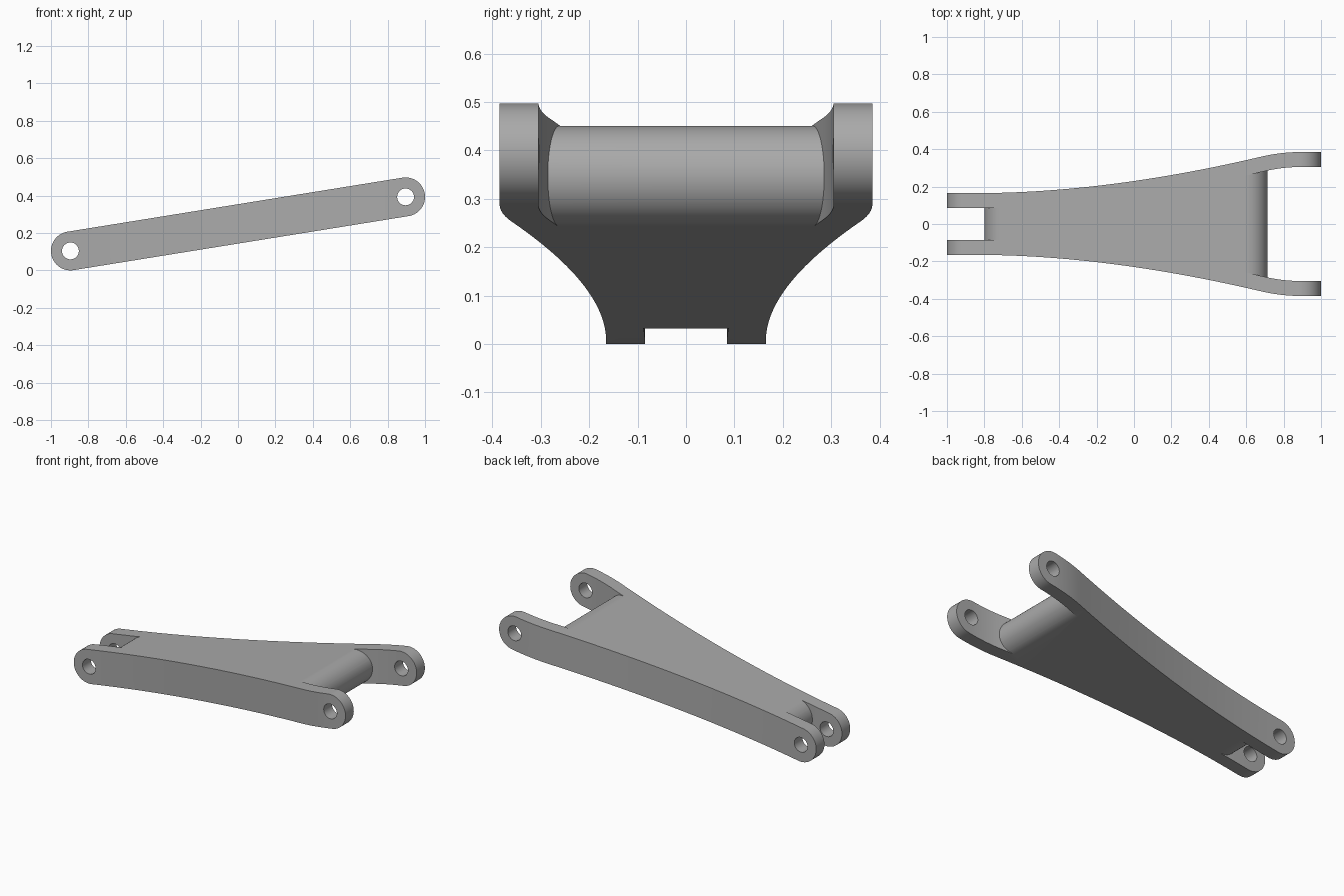
import bpy, bmesh, math
from mathutils import Vector

cube = bpy.data.objects.get("Cube")
if cube:
    bpy.data.objects.remove(cube, do_unlink=True)

grey = bpy.data.materials.new("satin_grey")
grey.use_nodes = True
grey.diffuse_color = (0.4, 0.4, 0.4, 1)
grey.node_tree.nodes["Principled BSDF"].inputs["Base Color"].default_value = (0.4, 0.4, 0.4, 1)

R, HOLE = 0.104, 0.045
START, END = Vector((-0.896, 0.104)), Vector((0.896, 0.393))
AXIS = (END - START).normalized()
UP = Vector((-AXIS.y, AXIS.x))


def on_axis(x):
    return START + AXIS * ((x - START.x) / AXIS.x)


def arc(centre, first, last, radius=R, steps=32):
    """Arc in the side plane, angles measured from the arm's axis."""
    angles = [math.radians(first + (last - first) * i / steps) for i in range(steps + 1)]
    return [centre + radius * (AXIS * math.cos(a) + UP * math.sin(a)) for a in angles]


def bezier(a, b, c, steps):
    a, b, c = Vector(a), Vector(b), Vector(c)
    return [a * (1 - t) ** 2 + b * 2 * t * (1 - t) + c * t * t
            for t in (i / steps for i in range(steps + 1))]


def prism(name, points, low, high, side=True):
    """Extrude a side (xz) or plan (xy) outline between two levels."""
    bm = bmesh.new()
    place = (lambda p, h: (p.x, h, p.y)) if side else (lambda p, h: (p.x, p.y, h))
    rings = [[bm.verts.new(place(p, h)) for p in points] for h in (low, high)]
    for ring in rings:
        bm.faces.new(ring)
    for i in range(len(points)):
        j = (i + 1) % len(points)
        bm.faces.new((rings[0][i], rings[0][j], rings[1][j], rings[1][i]))
    bmesh.ops.recalc_face_normals(bm, faces=bm.faces)
    mesh = bpy.data.meshes.new(name)
    bm.to_mesh(mesh)
    bm.free()
    mesh.materials.append(grey)
    obj = bpy.data.objects.new(name, mesh)
    bpy.context.collection.objects.link(obj)
    return obj


def boolean(obj, tool, operation):
    mod = obj.modifiers.new(operation, 'BOOLEAN')
    mod.operation, mod.object, mod.solver = operation, tool, 'EXACT'
    bpy.context.view_layer.objects.active = obj
    bpy.ops.object.modifier_apply(modifier=mod.name)
    bpy.data.objects.remove(tool, do_unlink=True)


def mirrored(edge):
    return edge + [Vector((p.x, -p.y)) for p in reversed(edge)]


# Flared plan edge, and the inner fork walls offset from it
flare = (bezier((-0.85, 0.165), (-0.15, 0.165), (0.68, 0.36), 40)
         + bezier((0.68, 0.36), (0.786, 0.385), (0.9, 0.385), 14)[1:])
inner = []
for i, p in enumerate(flare):
    t = flare[min(i + 1, len(flare) - 1)] - flare[max(i - 1, 0)]
    inner.append(p + Vector((t.y, -t.x)).normalized() * 0.08)
front_wall = [p for p in inner if p.x < -0.6]
rear_wall = [p for p in inner if p.x > 0.5]

# Round-ended arm trimmed to the flared plan
arm = prism("control_arm", arc(START, 90, 270) + arc(END, -90, 90), -0.6, 0.6)
plan = mirrored([Vector((-1.2, 0.165))] + flare + [Vector((1.2, 0.385))])
boolean(arm, prism("plan_trim", plan, -0.5, 1, False), 'INTERSECT')

# Fork pockets, each leaving a rounded end on the central web
forks = [
    (on_axis(0.61), 1, rear_wall + [Vector((1.3, rear_wall[-1].y))]),
    (on_axis(-0.695), -1, [Vector((-1.3, front_wall[0].y))] + front_wall),
]
for centre, way, wall in forks:
    nose = arc(centre, -90, 90) if way > 0 else arc(centre, 270, 90)
    far = AXIS * way
    section = ([centre - UP * 0.4] + nose
               + [centre + UP * 0.4, centre + UP * 0.4 + far, centre - UP * 0.4 + far])
    pocket = prism("fork_pocket", section, -0.6, 0.6)
    boolean(pocket, prism("pocket_plan", mirrored(wall), -1, 2, False), 'INTERSECT')
    boolean(arm, pocket, 'DIFFERENCE')

# Pin holes through both forks
for centre in (START, END):
    boolean(arm, prism("pin_hole", arc(centre, 0, 351, HOLE, 39), -0.7, 0.7), 'DIFFERENCE')

bpy.ops.object.select_all(action='DESELECT')
arm.select_set(True)
bpy.context.view_layer.objects.active = arm
bpy.ops.object.shade_smooth_by_angle(angle=math.radians(25))
